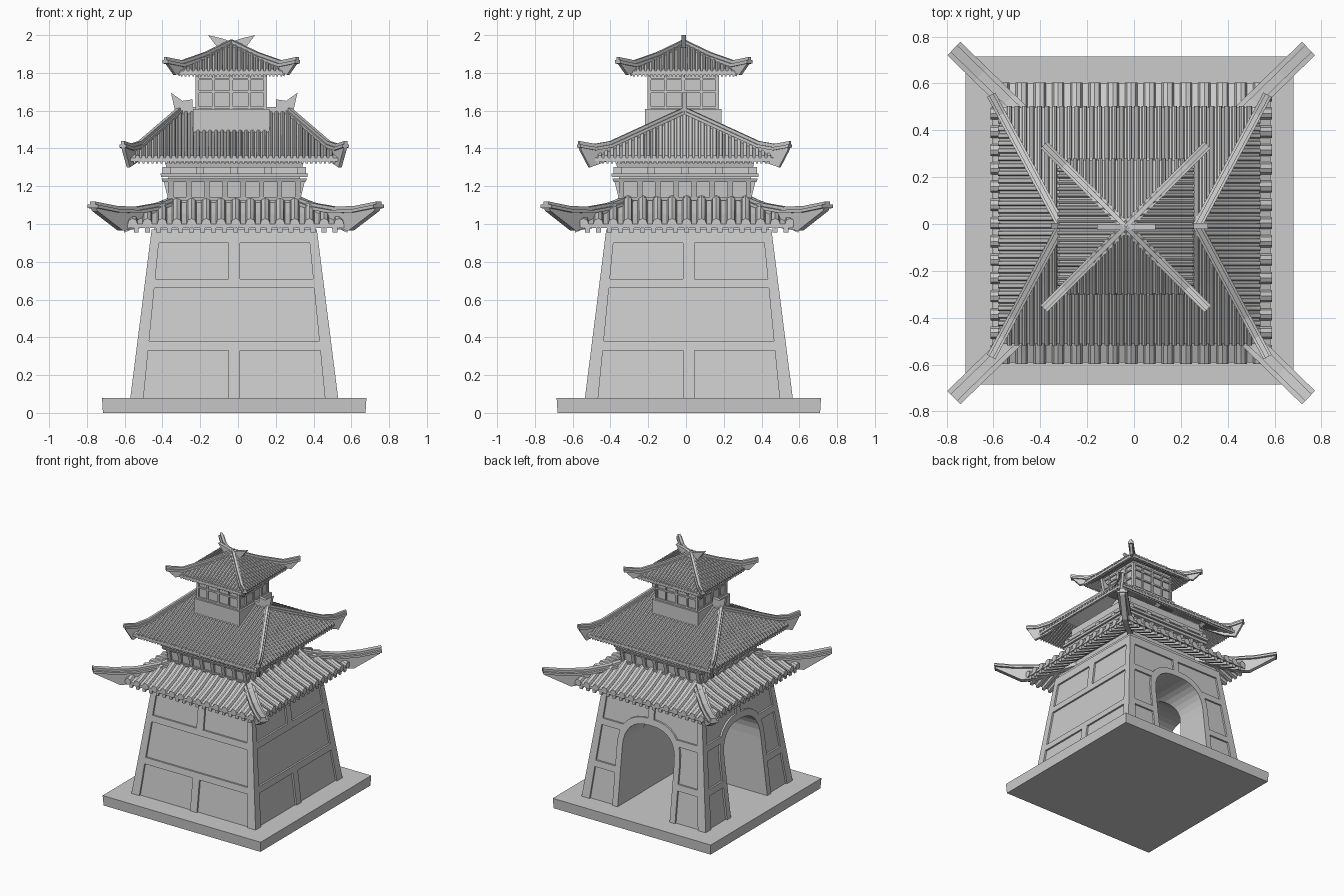
import bpy, bmesh
from math import sin, cos, pi
from mathutils import Vector, Matrix

if "Cube" in bpy.data.objects:
    bpy.data.objects.remove(bpy.data.objects["Cube"])

V = Vector
SIGNS = [(-1, -1), (-1, 1), (1, -1), (1, 1)]

def finish(name, bm, smooth=False):
    bmesh.ops.remove_doubles(bm, verts=bm.verts, dist=1e-5)
    bmesh.ops.recalc_face_normals(bm, faces=bm.faces)
    me = bpy.data.meshes.new(name)
    bm.to_mesh(me)
    bm.free()
    ob = bpy.data.objects.new(name, me)
    bpy.context.collection.objects.link(ob)
    bpy.ops.object.select_all(action='DESELECT')
    ob.select_set(True)
    bpy.context.view_layer.objects.active = ob
    if smooth:
        bpy.ops.object.shade_smooth_by_angle(angle=0.7)
    return ob

def loft(bm, rings, loop=False):
    rows = [[bm.verts.new(p) for p in r] for r in rings]
    n = len(rows[0])
    for a, b in zip(rows, rows[1:] + (rows[:1] if loop else [])):
        for i in range(n):
            bm.faces.new((a[i], a[(i + 1) % n], b[(i + 1) % n], b[i]))
    if not loop:
        bm.faces.new(rows[0])
        bm.faces.new(rows[-1])

def prism(bm, pts, off):
    loft(bm, [[V(p) for p in pts], [V(p) + V(off) for p in pts]])

def rect(c, hx, hy, z):
    return [V((c[0] + sx * hx, c[1] + sy * hy, z)) for sx, sy in ((-1, -1), (1, -1), (1, 1), (-1, 1))]

def block(bm, c, h0, h1, z0, z1):
    loft(bm, [rect(c, h0, h0, z0), rect(c, h1, h1, z1)])

def sweep(bm, path, section):
    d = path[-1] - path[0]
    lat = V((-d.y, d.x, 0)).normalized()
    loft(bm, [[p + lat * a + V((0, 0, b)) for a, b in section] for p in path])

def side(c, k):
    # maps a front-facing layout to side k (0 front, 1 right, 2 back, 3 left)
    return Matrix.Translation((c[0], c[1], 0)) @ Matrix.Rotation(k * pi / 2, 4, 'Z')

def slab(bm, c, k, pts, half, depth):
    # outline (u, z) on a side wall whose distance from the centre is half(z)
    m = side(c, k)
    prism(bm, [m @ V((u, -half(z), z)) for u, z in pts], m.to_3x3() @ V((0, depth, 0)))

def bar(u0, u1, z0, z1):
    return [(u0, z0), (u1, z0), (u1, z1), (u0, z1)]

# ---- plinth
bm = bmesh.new()
block(bm, (-0.02, 0.015), 0.695, 0.70, 0, 0.08)
finish("plinth", bm)

# ---- battered gate body with an L-shaped vaulted passage (back to left)
BC = (-0.02, 0.015)
def wall(z):
    return 0.55 - 0.11 * (z - 0.08) / 0.87

def arch(hw, zs, zt, z0):
    a = [i * pi / 16 for i in range(9)]
    r = [(hw * max(cos(t), 0) ** 0.8, zs + (zt - zs) * sin(t) ** 0.8) for t in a]
    r = [(hw, z0)] + r
    return r + [(-u, z) for u, z in r[-2::-1]]

bm = bmesh.new()
block(bm, BC, wall(0.08) - 0.014, wall(1.0) - 0.014, 0.08, 1.0)
body = finish("gate_body", bm)
for k in (2, 3):
    bm = bmesh.new()
    m = side(BC, k)
    prism(bm, [m @ V((u, 0.229 + 0.001 * k, z)) for u, z in arch(0.23, 0.53, 0.76, 0.05)],
          m.to_3x3() @ V((0, -1, 0)))
    cutter = finish("passage_cutter", bm)
    cutter.hide_render = True
    mod = body.modifiers.new("passage", 'BOOLEAN')
    mod.object = cutter
    mod.solver = 'EXACT'
    bpy.context.view_layer.objects.active = body
    bpy.ops.object.modifier_apply(modifier=mod.name)
    bpy.data.objects.remove(cutter)

# ---- raised timber framing on the body
bm = bmesh.new()
for k in range(4):
    w0, w1 = wall(0.08), wall(0.97)
    rows = [(0.33, 0.38), (0.66, 0.71)]
    for s in (-1, 1):
        slab(bm, BC, k, [(s * (w0 - 0.07), 0.08), (s * w0, 0.08), (s * w1, 0.97), (s * (w1 - 0.045), 0.97)], wall, 0.02)
        if k > 1:
            for (z0, z1), u in zip(rows, (0.26, 0.24)):
                slab(bm, BC, k, bar(s * u, s * (wall(z1) - 0.04), z0, z1), wall, 0.02)
    slab(bm, BC, k, bar(-w1, w1, 0.90, 0.97), wall, 0.02)
    if k < 2:
        for z0, z1 in rows:
            slab(bm, BC, k, bar(wall(z1) - 0.04, 0.04 - wall(z1), z0, z1), wall, 0.02)
        for z0, z1 in ((0.08, 0.34), (0.70, 0.91)):
            slab(bm, BC, k, bar(-0.03, 0.03, z0, z1), wall, 0.02)
    else:
        inner, outer = arch(0.23, 0.53, 0.76, 0.08), arch(0.278, 0.53, 0.81, 0.08)
        for i in range(len(inner) - 1):
            slab(bm, BC, k, [inner[i], outer[i], outer[i + 1], inner[i + 1]], wall, 0.02)
        slab(bm, BC, k, bar(-0.025, 0.025, 0.80, 0.91), wall, 0.02)
finish("body_framing", bm)

# ---- roofs: sheet, tile rows, rafters and upswept hips
def roof(name, c, top, eave, prof, tile, rafter_from, hip_a, hip_b, crest, keel, width):
    def height(t):
        for (t0, z0), (t1, z1) in zip(prof, prof[1:]):
            if t <= t1:
                return z0 + (z1 - z0) * (t - t0) / (t1 - t0)
    def ring(t, dz):
        return rect(c, top[0] + (eave[0] - top[0]) * t, top[1] + (eave[1] - top[1]) * t, height(t) + dz)
    bm = bmesh.new()
    ts = [i / 6 for i in range(7)]
    loft(bm, [ring(t, 0) for t in ts] + [ring(t, -0.02) for t in reversed(ts)], True)
    finish(name + "_roof_sheet", bm)

    def rows(part, spacing, section, dz, tmin, over, smooth):
        bm = bmesh.new()
        for k in range(4):
            a = k % 2            # axis running along this eave
            eu, tu, en, tn = eave[a], top[a], eave[1 - a], top[1 - a]
            n = int(eu / spacing)
            for i in range(-n, n + 1):
                u = i * spacing
                t0 = max(tmin, (abs(u) - tu) / (eu - tu))
                if t0 > 0.93:
                    continue
                path = []
                for j in range(5):
                    t = t0 + (1 - t0) * j / 4
                    d = tn + (en - tn) * t + (over if j == 4 else 0)
                    path.append(side(c, k) @ V((u, -d, height(t) + dz)))
                sweep(bm, path, section)
        finish(name + part, bm, smooth)
    r, spacing = tile
    rows("_tile_rows", spacing, [(r * cos(i * pi / 4), r * sin(i * pi / 4)) for i in range(8)],
         0.003, 0.0, 0.006, True)
    q = r * 0.5
    rows("_rafters", spacing * 0.75, [(-q, -q), (q, -q), (q, q), (-q, q)], -0.02 - q, rafter_from, -0.004, False)

    bm = bmesh.new()
    for sx, sy in SIGNS:
        def at(t, z):
            return V((c[0] + sx * (hip_a[0] + (hip_b[0] - hip_a[0]) * t),
                      c[1] + sy * (hip_a[1] + (hip_b[1] - hip_a[1]) * t), z))
        d = at(1, 0) - at(0, 0)
        lat = V((-d.y, d.x, 0)).normalized() * width * 0.25
        prism(bm, [at(t, z - 0.02) - lat for t, z in crest] + [at(t, z) - lat for t, z in keel], lat * 2)
        path = [at(t, z) for t, z in crest]
        for h, z0, z1 in ((width / 2, -0.03, -0.013), (width / 4, -0.014, 0.004)):
            sweep(bm, path, [(-h, z0), (h, z0), (h, z1), (-h, z1)])
    finish(name + "_hip_ridges", bm)

roof("lower", (-0.012, 0.004), (0.33, 0.33), (0.595, 0.595), [(0, 1.125), (0.5, 1.055), (1, 1.0)],
     (0.026, 0.078), 0.3, (0.30, 0.30), (0.757, 0.745),
     [(0, 1.15), (0.25, 1.107), (0.5, 1.087), (0.75, 1.092), (1, 1.115)],
     [(0.98, 1.07), (0.68, 0.965), (0.5, 0.975), (0, 1.08)], 0.08)
roof("middle", (-0.02, -0.008), (0.29, 0), (0.555, 0.505), [(0, 1.59), (0.5, 1.463), (1, 1.35)],
     (0.011, 0.032), 0.6, (0.29, 0), (0.59, 0.56),
     [(0, 1.615), (0.35, 1.525), (0.7, 1.435), (0.85, 1.42), (1, 1.435)],
     [(0.98, 1.385), (0.9, 1.30), (0.75, 1.33), (0.3, 1.49)], 0.04)
roof("top", (-0.035, -0.012), (0, 0), (0.285, 0.285), [(0, 1.955), (0.5, 1.885), (1, 1.81)],
     (0.009, 0.027), 0.6, (0, 0), (0.35, 0.35),
     [(0, 1.972), (0.4, 1.905), (0.75, 1.862), (1, 1.88)],
     [(0.98, 1.85), (0.86, 1.79), (0.72, 1.81), (0.2, 1.91)], 0.04)

# ---- middle storey: flared wall, posts, beams and bracket blocks
MC = (-0.02, -0.005)
bm = bmesh.new()
block(bm, MC, 0.335, 0.35, 1.05, 1.23)
block(bm, MC, 0.35, 0.34, 1.23, 1.40)
finish("middle_storey_wall", bm)
bm = bmesh.new()
for h0, h1, z0, z1 in ((0.352, 0.355, 1.125, 1.142), (0.378, 0.385, 1.222, 1.24), (0.388, 0.39, 1.25, 1.268),
                       (0.36, 0.365, 1.30, 1.325)):
    block(bm, MC, h0, h1, z0, z1)
for k in range(4):
    for i in range(8):
        u = -0.336 + 0.096 * i
        slab(bm, MC, k, bar(u - 0.014, u + 0.014, 1.14, 1.225), lambda z: 0.352 + (z - 1.14) * 0.25, 0.03)
    for i in range(5):
        u = -0.36 + 0.18 * i
        slab(bm, MC, k, bar(u - 0.02, u + 0.02, 1.268, 1.302), lambda z: 0.375, 0.04)
finish("middle_storey_timbers", bm)

# ---- top turret: base, glazed box, window lattice
TC = (-0.036, -0.014)
bm = bmesh.new()
block(bm, TC, 0.203, 0.203, 1.44, 1.61)
block(bm, TC, 0.18, 0.18, 1.61, 1.84)
finish("turret_walls", bm)
bm = bmesh.new()
for k in range(4):
    for u in (-0.183, -0.095, 0, 0.095, 0.183):
        w = 0.009 if u == 0 else 0.006
        slab(bm, TC, k, bar(u - w, u + w, 1.61, 1.82), lambda z: 0.19, 0.02)
    for z in (1.617, 1.70, 1.768, 1.81):
        slab(bm, TC, k, bar(-0.189, 0.189, z - 0.006, z + 0.006), lambda z: 0.19, 0.02)
finish("window_lattice", bm)

# ---- ridge bar and upturned ridge horns
bm = bmesh.new()
sweep(bm, [V((-0.31, -0.008, 1.59)), V((0.27, -0.008, 1.59))], [(-0.013, -0.01), (0.013, -0.01), (0.013, 0.03), (-0.013, 0.03)])
for s in (-1, 1):
    horn = [(0.31, 1.585), (0.22, 1.61), (0.22, 1.66), (0.275, 1.652), (0.335, 1.695)]
    prism(bm, [(-0.02 + s * u, -0.021, z) for u, z in horn], (0, 0.026, 0))
    horn = [(0.0, 1.93), (0.0, 1.965), (0.05, 1.982), (0.125, 2.0), (0.075, 1.935)]
    prism(bm, [(-0.034 + s * u, -0.025, z) for u, z in horn], (0, 0.026, 0))
finish("ridge_horns", bm)
